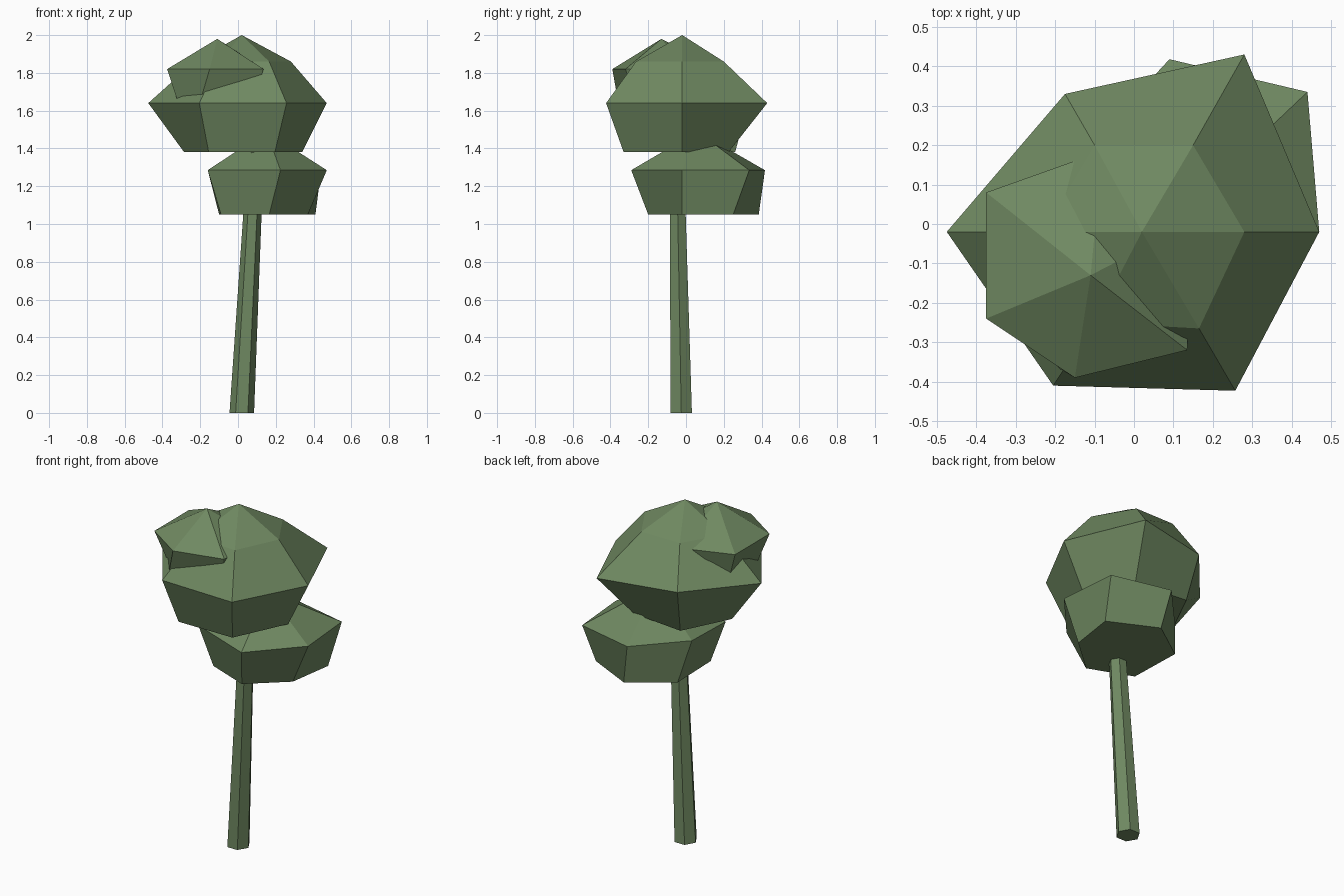
import bpy, math

if "Cube" in bpy.data.objects:
    bpy.data.objects.remove(bpy.data.objects["Cube"])

green = bpy.data.materials.new("leaf_green")
green.diffuse_color = (0.16, 0.25, 0.12, 1)
green.use_nodes = True
green.node_tree.nodes["Principled BSDF"].inputs["Base Color"].default_value = green.diffuse_color


def ring(cx, cy, r, n=6):
    return [(cx + r * math.cos(2 * math.pi * i / n),
             cy + r * math.sin(2 * math.pi * i / n)) for i in range(n)]


def loft(name, rings, apex=None):
    """Stack (z, outline) rings with a flat base, closed by a tip or a flat cap."""
    n = len(rings[0][1])
    verts = [(x, y, z) for z, pts in rings for x, y in pts]
    faces = [tuple(reversed(range(n)))]
    for k in range(len(rings) - 1):
        a, b = k * n, (k + 1) * n
        for i in range(n):
            j = (i + 1) % n
            faces.append((a + i, a + j, b + j, b + i))
    top = (len(rings) - 1) * n
    if apex:
        verts.append(apex)
        faces += [(top + i, top + (i + 1) % n, len(verts) - 1) for i in range(n)]
    else:
        faces.append(tuple(range(top, top + n)))
    mesh = bpy.data.meshes.new(name)
    mesh.from_pydata(verts, [], faces)
    mesh.materials.append(green)
    obj = bpy.data.objects.new(name, mesh)
    bpy.context.collection.objects.link(obj)
    return obj


# Leaning, tapered hexagonal trunk
loft("trunk", [(0, ring(0.02, -0.025, 0.065)), (1.40, ring(0.095, -0.05, 0.043))])

# Large crown
loft("main_foliage", [
    (1.38, [(.34, -.02), (.18, .225), (-.145, .26), (-.285, -.02), (-.155, -.33), (.195, -.33)]),
    (1.64, [(.47, -.02), (.28, .43), (-.175, .33), (-.475, -.02), (-.205, -.41), (.257, -.423)]),
    (1.86, [(.28, -.02), (.15, .2), (-.1, .2), (-.23, -.02), (-.1, -.25), (.165, -.265)]),
], (.02, -.02, 2.0))

# Lower clump behind the trunk
loft("lower_foliage", [
    (1.05, [(.37, -.02), (.41, .25), (.135, .385), (-.1, .22), (-.09, -.1), (.165, -.2)]),
    (1.285, [(.47, -.02), (.44, .335), (.09, .418), (-.15, .16), (-.16, -.14), (.225, -.29)]),
], (.15, .06, 1.49))

# Small clump on the upper front left
loft("upper_foliage", [
    (1.65, [(.08, 0), (-.1, .13), (-.32, .06), (-.32, -.2), (-.2, -.36), (.08, -.27)]),
    (1.82, [(.14, 0), (-.08, .185), (-.375, .08), (-.375, -.24), (-.15, -.39), (.135, -.32)]),
], (-.11, -.13, 1.98))
